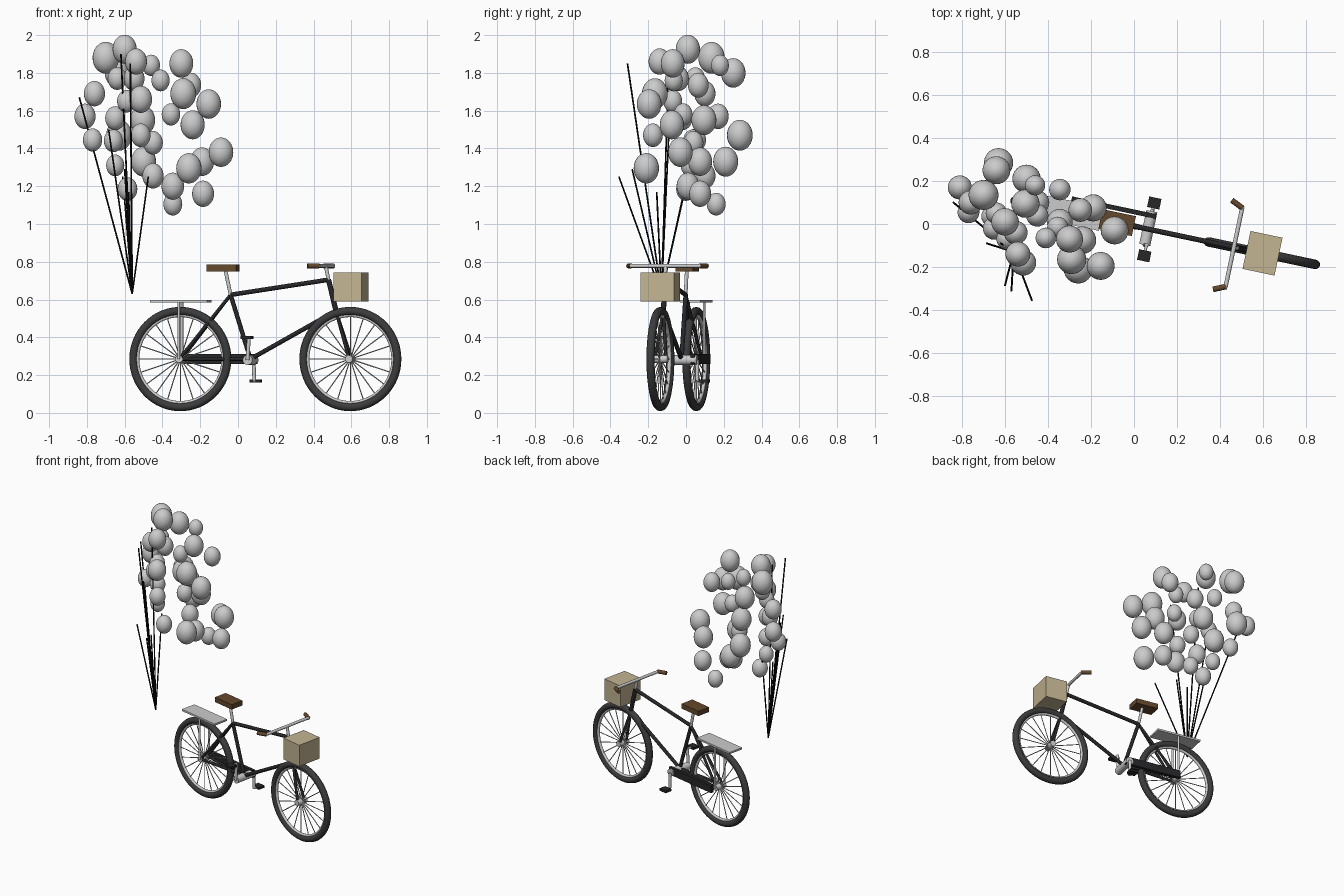
import bpy, bmesh, math
from mathutils import Vector, Matrix

if "Cube" in bpy.data.objects:
    bpy.data.objects.remove(bpy.data.objects["Cube"])

# Bicycle frame: s along the bike, t sideways, z up; turned about z
BIKE = Matrix.Translation((0, -0.01, 0)) @ Matrix.Rotation(-math.atan2(0.19, 0.9), 4, 'Z')
WORLD = Matrix.Identity(4)
REAR, FRONT, AXLE_Z = -0.312, 0.608, 0.285


def material(name, rgb):
    m = bpy.data.materials.new(name)
    m.diffuse_color = (*rgb, 1)
    m.use_nodes = True
    m.node_tree.nodes["Principled BSDF"].inputs["Base Color"].default_value = m.diffuse_color
    return m


BLACK = material("black_paint", (0.02, 0.02, 0.022))
RUBBER = material("rubber", (0.045, 0.045, 0.045))
BROWN = material("leather", (0.13, 0.065, 0.025))
BEIGE = material("wicker", (0.55, 0.46, 0.29))
STRING = material("string", (0.005, 0.005, 0.005))


def finish(name, bm, mat=None, frame=BIKE, smooth=True):
    bmesh.ops.recalc_face_normals(bm, faces=bm.faces)
    me = bpy.data.meshes.new(name)
    bm.to_mesh(me)
    bm.free()
    ob = bpy.data.objects.new(name, me)
    bpy.context.collection.objects.link(ob)
    ob.matrix_world = frame
    if mat:
        me.materials.append(mat)
    if smooth:
        bpy.ops.object.select_all(action='DESELECT')
        bpy.context.view_layer.objects.active = ob
        ob.select_set(True)
        bpy.ops.object.shade_smooth_by_angle(angle=math.radians(40))
    return ob


def add_rod(bm, a, b, r, sides=12):
    a, b = Vector(a), Vector(b)
    d = b - a
    m = Matrix.Translation((a + b) / 2) @ d.to_track_quat('Z', 'Y').to_matrix().to_4x4()
    bmesh.ops.create_cone(bm, cap_ends=True, segments=sides, radius1=r, radius2=r,
                          depth=d.length, matrix=m)


def rods(name, segments, r, mat=None, frame=BIKE, sides=12):
    bm = bmesh.new()
    for a, b in segments:
        add_rod(bm, a, b, r, sides)
    return finish(name, bm, mat, frame)


def box(name, centre, size, mat=None):
    bm = bmesh.new()
    bmesh.ops.create_cube(bm, size=1, matrix=Matrix.Translation(centre) @ Matrix.Diagonal((*size, 1)))
    return finish(name, bm, mat, smooth=False)


def ring(name, s, major, minor, mat=None):
    bm = bmesh.new()
    n, k = 64, 12
    rows = []
    for i in range(n):
        a = 2 * math.pi * i / n
        row = []
        for j in range(k):
            b = 2 * math.pi * j / k
            q = major + minor * math.cos(b)
            row.append(bm.verts.new((s + q * math.cos(a), minor * math.sin(b), AXLE_Z + q * math.sin(a))))
        rows.append(row)
    for i in range(n):
        p, q = rows[i], rows[(i + 1) % n]
        for j in range(k):
            bm.faces.new((p[j], q[j], q[(j + 1) % k], p[(j + 1) % k]))
    return finish(name, bm, mat)


# Wheels
for label, s in (("rear", REAR), ("front", FRONT)):
    ring(label + "_tyre", s, 0.254, 0.022, RUBBER)
    ring(label + "_rim", s, 0.232, 0.010)
    rods(label + "_hub", [((s, -0.04, AXLE_Z), (s, 0.04, AXLE_Z))], 0.02, sides=20)
    spokes = []
    for i in range(20):
        a = 2 * math.pi * i / 20
        spokes.append(((s, 0, AXLE_Z),
                       (s + 0.232 * math.cos(a), 0, AXLE_Z + 0.232 * math.sin(a))))
    rods(label + "_spokes", spokes, 0.003, sides=6)

# Frame tubes
crank, seat_top = (0.067, 0, 0.285), (-0.04, 0, 0.625)
head_top, head_low = (0.49, 0, 0.705), (0.53, 0, 0.54)
rods("frame_tubes", [(crank, seat_top), (seat_top, head_top), (crank, head_low)], 0.012, BLACK)
rods("head_tube", [(head_top, head_low)], 0.014, BLACK)
rods("front_fork", [(head_low, (FRONT, t, AXLE_Z)) for t in (-0.03, 0.03)], 0.009, BLACK)
rods("rear_stays", [(p, (REAR, t, AXLE_Z)) for t in (-0.03, 0.03) for p in (seat_top, crank)],
     0.009, BLACK)
box("chain_case", (-0.11, 0.065, 0.285), (0.40, 0.022, 0.052), BLACK)

# Cranks and pedals
rods("crank_axle", [((0.067, -0.075, 0.28), (0.067, 0.085, 0.28))], 0.026, sides=20)
for label, t, s, z in (("right", -0.075, 0.075, 0.398), ("left", 0.085, 0.07, 0.17)):
    rods(label + "_crank", [((0.067, t, 0.28), (s, t, z))], 0.010)
    box(label + "_pedal", (s, math.copysign(0.125, t), z), (0.058, 0.05, 0.016), BLACK)
    rods(label + "_pedal_axle", [((s, t, z), (s, math.copysign(0.125, t), z))], 0.007)

# Saddle and post
rods("seat_post", [(seat_top, (-0.068, 0, 0.755))], 0.010)
box("saddle", (-0.08, 0, 0.767), (0.159, 0.094, 0.035), BROWN)

# Handlebar, stem and grips
rods("handlebar_stem", [(head_top, (0.475, 0, 0.775))], 0.010)
rods("handlebar", [((0.475, -0.19, 0.778), (0.475, 0.19, 0.778))], 0.010)
rods("handlebar_grips", [((0.478, k * 0.186, 0.778), (0.42, k * 0.212, 0.778)) for k in (-1, 1)],
     0.013, BROWN)

# Basket and rear rack
box("basket", (0.611, 0, 0.666), (0.152, 0.18, 0.152), BEIGE)
box("rear_rack", (-0.31, 0, 0.59), (0.31, 0.11, 0.013))
rods("rack_struts", [((REAR, t, AXLE_Z), (REAR, t, 0.588)) for t in (-0.042, 0.042)], 0.007)

# Balloons: x, y, z, radius
BALLOONS = [
    (-.70, .135, 1.88, .070), (-.60, .01, 1.925, .064), (-.54, -.14, 1.86, .058),
    (-.46, .18, 1.84, .047), (-.30, -.07, 1.85, .063), (-.41, -.065, 1.76, .048),
    (-.25, .065, 1.735, .055), (-.29, -.165, 1.69, .068), (-.155, -.195, 1.635, .065),
    (-.24, -.075, 1.525, .064), (-.355, -.015, 1.58, .049), (-.515, -.18, 1.66, .060),
    (-.64, .25, 1.80, .065), (-.64, .05, 1.77, .050), (-.55, -.04, 1.77, .055),
    (-.76, .10, 1.69, .056), (-.81, .17, 1.57, .056), (-.77, .055, 1.445, .051),
    (-.65, -.02, 1.56, .053), (-.505, .095, 1.55, .066), (-.63, .285, 1.47, .068),
    (-.66, .035, 1.44, .050), (-.515, -.175, 1.47, .052), (-.45, .04, 1.43, .052),
    (-.50, .21, 1.33, .066), (-.65, .02, 1.31, .048), (-.45, .10, 1.255, .056),
    (-.585, 0, 1.185, .052), (-.345, .01, 1.20, .060), (-.345, .16, 1.105, .050),
    (-.26, -.21, 1.295, .067), (-.185, .075, 1.16, .058), (-.19, .075, 1.33, .063),
    (-.09, -.03, 1.38, .065), (-.59, -.07, 1.65, .050)]
for i, (x, y, z, r) in enumerate(BALLOONS):
    bm = bmesh.new()
    bmesh.ops.create_uvsphere(bm, u_segments=24, v_segments=16, radius=r)
    finish(f"balloon_{i + 1}", bm, None, Matrix.Translation((x, y, z)) @ Matrix.Diagonal((1, 1, 1.2, 1)))

# Strings fanning out from one knot
KNOT = (-0.56, -0.13, 0.63)
ENDS = [(-.84, .10, 1.67), (-.57, -.31, 1.85), (-.475, -.355, 1.25), (-.62, -.09, 1.90),
        (-.60, -.285, 1.29), (-.58, -.155, 1.17), (-.685, -.09, 1.50), (-.61, .01, 1.25)]
rods("balloon_strings", [(KNOT, e) for e in ENDS], 0.0045, STRING, WORLD, 8)
